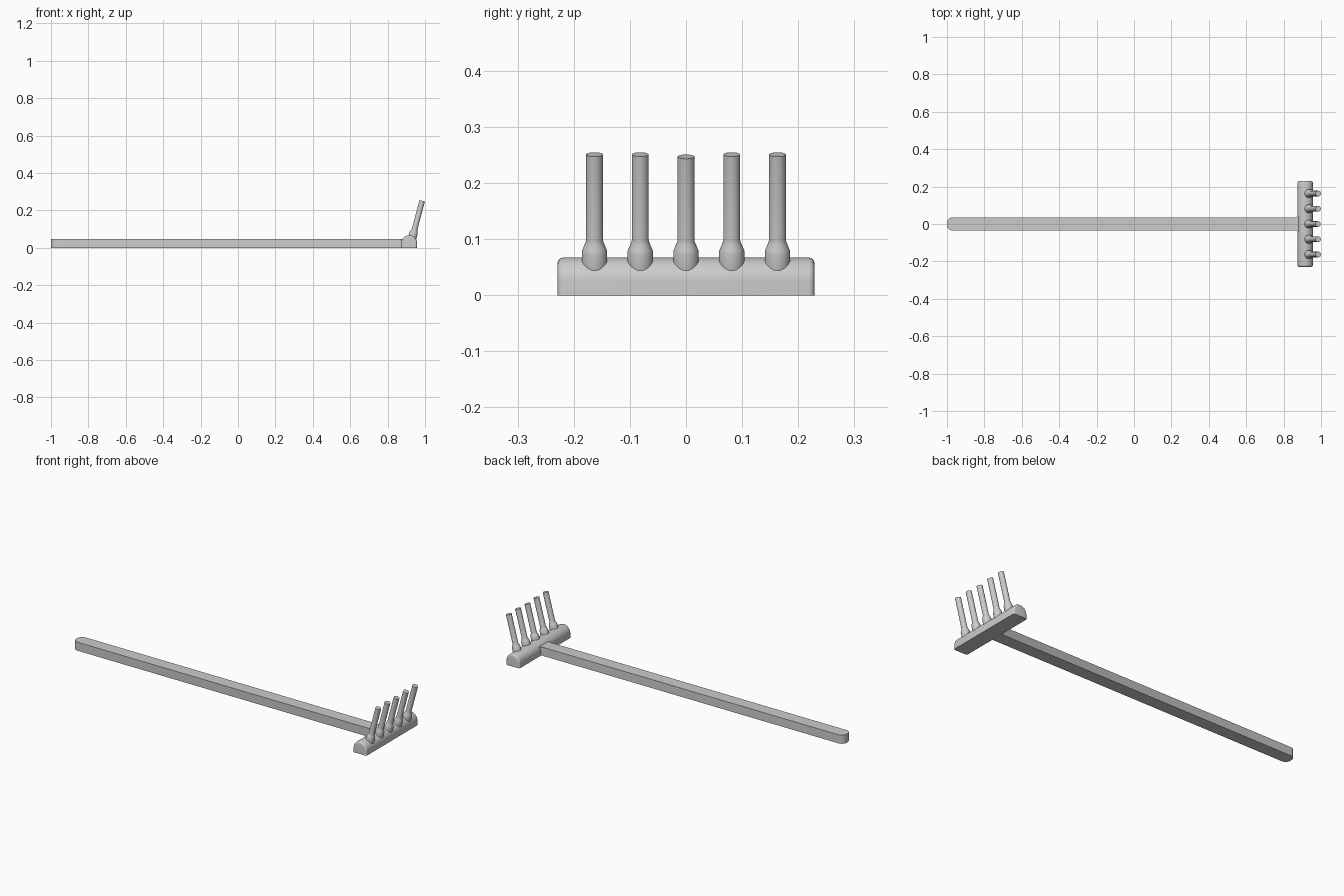
import bpy, bmesh
from math import sin, cos, pi, radians
from mathutils import Matrix, Vector

if "Cube" in bpy.data.objects:
    bpy.data.objects.remove(bpy.data.objects["Cube"])


def finish(bm, name, angle=35):
    bmesh.ops.recalc_face_normals(bm, faces=bm.faces)
    me = bpy.data.meshes.new(name)
    bm.to_mesh(me)
    bm.free()
    ob = bpy.data.objects.new(name, me)
    bpy.context.collection.objects.link(ob)
    bpy.ops.object.select_all(action='DESELECT')
    ob.select_set(True)
    bpy.context.view_layer.objects.active = ob
    bpy.ops.object.shade_smooth_by_angle(angle=radians(angle))
    return ob


def prism(points, direction):
    bm = bmesh.new()
    face = bm.faces.new([bm.verts.new(p) for p in points])
    ext = bmesh.ops.extrude_face_region(bm, geom=[face])
    top = [v for v in ext['geom'] if isinstance(v, bmesh.types.BMVert)]
    bmesh.ops.translate(bm, verts=top, vec=direction)
    return bm


# Handle: long bar, rounded in plan at its free end, flared at the head
W, R, H = 0.035, 0.030, 0.048
half = [(-1 + R - R * cos(a), W - R + R * sin(a))
        for a in [i * pi / 16 for i in range(9)]]
half += [(0.865, W), (0.871, W + 0.002), (0.875, W + 0.007), (0.91, W + 0.007)]
outline = half + [(x, -y) for x, y in reversed(half)]
finish(prism([(x, y, 0) for x, y in outline], (0, 0, H)), "handle")

# Head: flat-bottomed bar with an arched top and softened ends
CX, CZ, RH, L = 0.915, 0.025, 0.042, 0.229
arch = [(CX + RH * cos(i * pi / 24), CZ + RH * sin(i * pi / 24)) for i in range(25)]
profile = [(CX + RH, 0)] + arch + [(CX - RH, 0)]
bm = prism([(x, -L, z) for x, z in profile], (0, 2 * L, 0))
rim = [e for e in bm.edges
       if abs(e.verts[0].co.y - e.verts[1].co.y) < 1e-5
       and max(v.co.z for v in e.verts) > 0.001]
bmesh.ops.bevel(bm, geom=rim, offset=0.010, segments=4, profile=0.5, affect='EDGES')
finish(bm, "head")


# Tines: turned pegs with a wider collar, leaning forward
def tine(y, length, sides=32):
    rings = [(0.0225, 0.0), (0.0225, 0.030), (0.0205, 0.035),
             (0.016, 0.046), (0.015, 0.050), (0.015, length)]
    place = Matrix.Translation((0.931, y, 0.050)) @ Matrix.Rotation(radians(15), 4, 'Y')
    bm = bmesh.new()
    loops = []
    for r, h in rings:
        loops.append([bm.verts.new(place @ Vector((r * cos(2 * pi * i / sides),
                                                   r * sin(2 * pi * i / sides), h)))
                      for i in range(sides)])
    for a, b in zip(loops, loops[1:]):
        for i in range(sides):
            j = (i + 1) % sides
            bm.faces.new((a[i], a[j], b[j], b[i]))
    bm.faces.new(loops[0])
    bm.faces.new(loops[-1])
    return bm


for n in range(5):
    finish(tine((n - 2) * 0.0815, 0.204 if n == 2 else 0.208), f"tine_{n + 1}")
